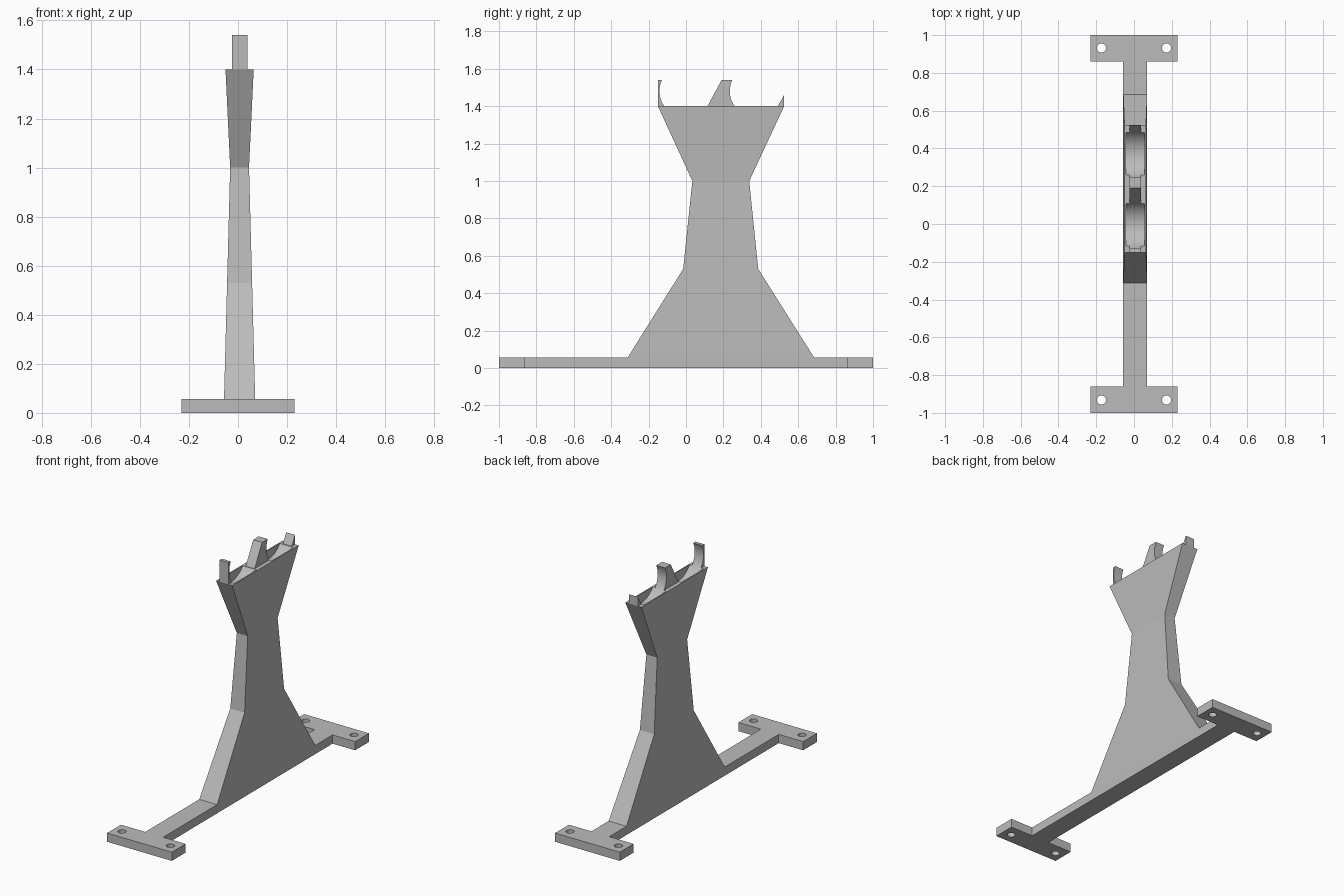
import bpy, bmesh
from math import cos, sin, pi, asin, radians
from mathutils import Matrix

cube = bpy.data.objects.get("Cube")
if cube:
    bpy.data.objects.remove(cube)

grey = bpy.data.materials.new("plain grey")
grey.use_nodes = True
colour = (0.5, 0.5, 0.5, 1)
grey.diffuse_color = colour
grey.node_tree.nodes["Principled BSDF"].inputs["Base Color"].default_value = colour

MID = 0.0065                 # the upright sits slightly off centre
TOP, TIP = 1.4, 1.54         # heights of the upright and of the prongs
RADIUS, AXIS_Z = 0.138, 1.48
CRADLES = (-0.004, 0.372)


def finish(name, bm):
    bmesh.ops.recalc_face_normals(bm, faces=bm.faces[:])
    mesh = bpy.data.meshes.new(name)
    bm.to_mesh(mesh)
    bm.free()
    mesh.materials.append(grey)
    obj = bpy.data.objects.new(name, mesh)
    bpy.context.collection.objects.link(obj)
    return obj


def prism(name, points, offset):
    """Extrude a closed outline of 3D points."""
    bm = bmesh.new()
    face = bm.faces.new([bm.verts.new(p) for p in points])
    new = bmesh.ops.extrude_face_region(bm, geom=[face])["geom"]
    bmesh.ops.translate(bm, vec=offset, verts=[v for v in new if isinstance(v, bmesh.types.BMVert)])
    return finish(name, bm)


def cylinder(name, radius, depth, location, segments, axis="Z"):
    bm = bmesh.new()
    turn = Matrix.Rotation(pi / 2, 4, "Y") if axis == "X" else Matrix()
    bmesh.ops.create_cone(bm, cap_ends=True, segments=segments, radius1=radius, radius2=radius,
                          depth=depth, matrix=Matrix.Translation(location) @ turn)
    return finish(name, bm)


def activate(obj):
    bpy.ops.object.select_all(action="DESELECT")
    obj.select_set(True)
    bpy.context.view_layer.objects.active = obj


def cut(obj, cutter):
    mod = obj.modifiers.new("cut", "BOOLEAN")
    mod.operation = "DIFFERENCE"
    mod.solver = "EXACT"
    mod.object = cutter
    activate(obj)
    bpy.ops.object.modifier_apply(modifier=mod.name)
    bpy.data.objects.remove(cutter)


# Base: a flat bar with a crosspiece at each end
left, right = -0.057, 0.07
half = [(0.23, -1), (0.23, -0.86), (right, -0.86)]
outline = half + [(x, -y) for x, y in reversed(half)]
other = [(-0.23, 1), (-0.23, 0.86), (left, 0.86)]
outline += other + [(x, -y) for x, y in reversed(other)]
base = prism("base", [(x, y, 0) for x, y in outline], (0, 0, 0.056))
for x in (-0.172, 0.172):
    for y in (-0.932, 0.932):
        cut(base, cylinder("hole_cutter", 0.024, 0.3, (x, y, 0.03), 32))

# Upright: stacked rectangles (height, front y, back y, half thickness)
levels = [(0.056, -0.312, 0.685, 0.0635), (0.53, -0.015, 0.386, 0.051),
          (1.0, 0.034, 0.338, 0.0385), (TOP, -0.15, 0.525, 0.0575)]
bm = bmesh.new()
rings = [[bm.verts.new((MID + sx * w, y, z))
          for sx, y in ((-1, y0), (1, y0), (1, y1), (-1, y1))] for z, y0, y1, w in levels]
bm.faces.new(rings[0])
bm.faces.new(rings[-1])
for low, high in zip(rings, rings[1:]):
    for i in range(4):
        j = (i + 1) % 4
        bm.faces.new((low[i], low[j], high[j], high[i]))
upright = finish("upright", bm)

# Round cradles sunk between the thin side walls
for y in CRADLES:
    cut(upright, cylinder("cradle_cutter", RADIUS, 0.098, (MID, y, AXIS_Z), 96, "X"))


# Prongs rising at the ends of the cradles
def hook(centre):
    """Curved edge of a prong, from its tip down to the upright."""
    a0, a1 = (asin((z - AXIS_Z) / RADIUS) for z in (TIP, TOP))
    steps = [a0 + (a1 - a0) * i / 16 for i in range(17)]
    return [(centre - RADIUS * cos(a), AXIS_Z + RADIUS * sin(a)) for a in steps]


profiles = {
    "front_prong": [(-0.15, TOP), (-0.15, TIP)] + hook(CRADLES[0]),
    "middle_prong": [(0.115, TOP), (0.19, TIP)] + hook(CRADLES[1]),
    "back_prong": [(0.491, TOP), (0.525, 1.46), (0.525, TOP)],
}
prongs = [prism(name, [(-0.025, y, z) for y, z in pts], (0.063, 0, 0))
          for name, pts in profiles.items()]

for obj in [upright] + prongs:
    activate(obj)
    bpy.ops.object.shade_smooth_by_angle(angle=radians(6 if obj in prongs else 4))
activate(base)
bpy.ops.object.shade_smooth_by_angle(angle=radians(20))
